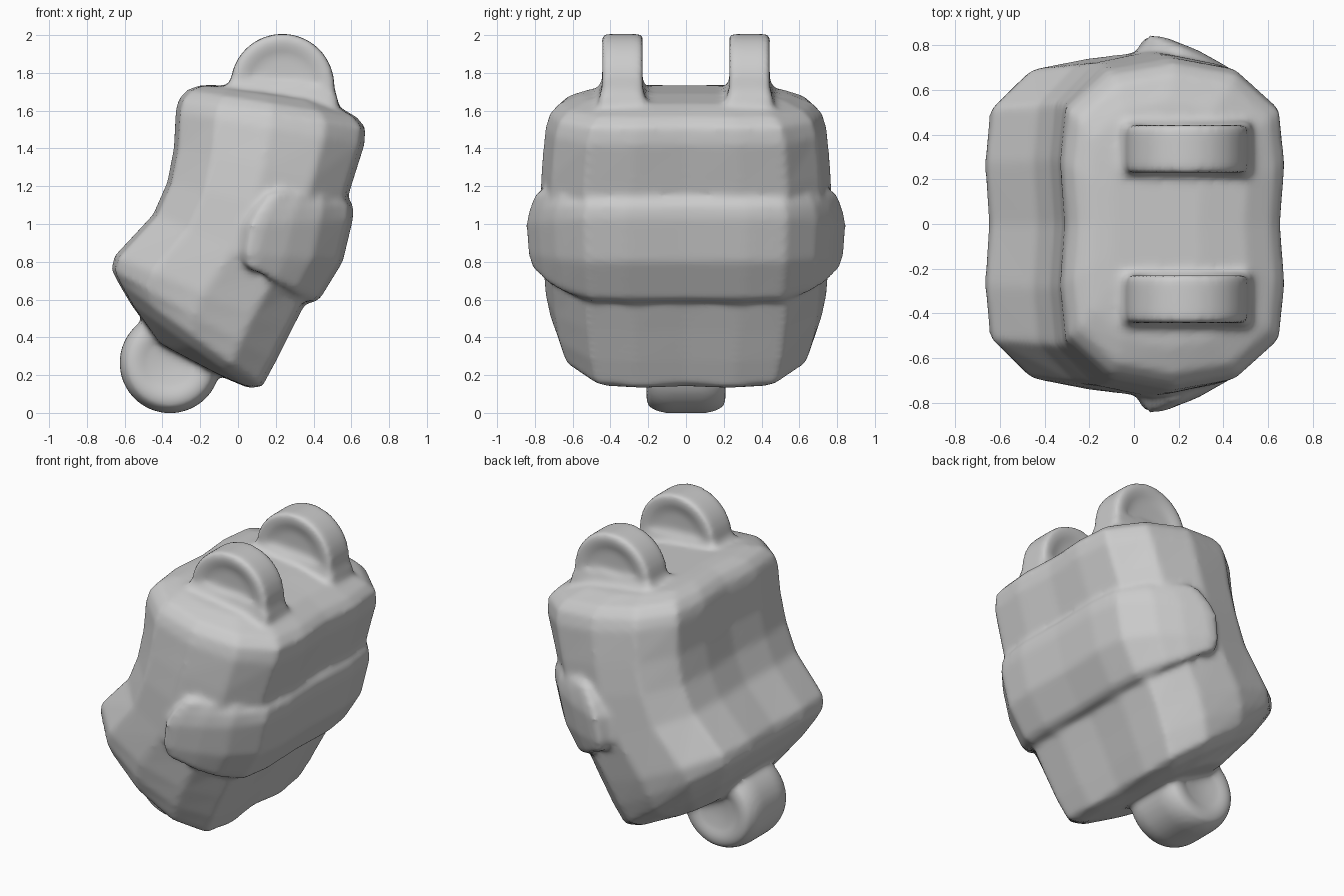
import bpy, bmesh, math

if "Cube" in bpy.data.objects:
    bpy.data.objects.remove(bpy.data.objects["Cube"])

grey = bpy.data.materials.new("plain grey")
grey.diffuse_color = (0.6, 0.6, 0.6, 1)
grey.use_nodes = True
grey.node_tree.nodes["Principled BSDF"].inputs["Base Color"].default_value = grey.diffuse_color


def finish(name, bm):
    bmesh.ops.remove_doubles(bm, verts=bm.verts, dist=1e-5)
    bmesh.ops.recalc_face_normals(bm, faces=bm.faces)
    mesh = bpy.data.meshes.new(name)
    bm.to_mesh(mesh)
    bm.free()
    mesh.materials.append(grey)
    ob = bpy.data.objects.new(name, mesh)
    bpy.context.collection.objects.link(ob)
    return ob


def skin(name, rings):
    """Closed tube through rings of points, capped at both ends."""
    bm = bmesh.new()
    rows = [[bm.verts.new(p) for p in ring] for ring in rings]
    n = len(rows[0])
    for a, b in zip(rows, rows[1:]):
        for i in range(n):
            j = (i + 1) % n
            bm.faces.new((a[i], a[j], b[j], b[i]))
    for end in (rows[0], rows[-1]):
        bmesh.ops.triangulate(bm, faces=[bm.faces.new(end)])
    return finish(name, bm)


def loft(name, sections, plan, y0=0):
    """Skin slanted sections (left x, left z, right x, right z, half width);
    plan u runs -1..1 from left to right, v runs across y."""
    return skin(name, [[((lx + rx) / 2 + u * (rx - lx) / 2, y0 + v * hy,
                         (lz + rz) / 2 + u * (rz - lz) / 2) for u, v in plan]
                       for lx, lz, rx, rz, hy in sections])


def disc(name, centre, profile, steps=40):
    """Dished disc turned around the y axis from (radius, y) points."""
    full = profile + [(r, -y) for r, y in reversed(profile)]
    turn = [2 * math.pi * i / steps for i in range(steps)]
    return skin(name, [[(centre[0] + r * math.cos(a), centre[1] + y,
                         centre[2] + r * math.sin(a)) for a in turn] for r, y in full])


def mirror_v(pts):
    """Complete a plan given from v=0 up to v=max by mirroring across v."""
    return pts + [(u, -v) for u, v in reversed(pts) if v > 0]


# Chamfered plan shared by the body and the band
quarter = [(0.96, 0), (1, 0.37), (0.95, 0.70), (0.57, 0.93)]
body_plan = mirror_v(quarter + [(0, 1)] + [(-u, v) for u, v in reversed(quarter)])
band_plan = mirror_v([(0.98, 0), (1, 0.38), (0.95, 0.63), (0.68, 0.82), (0.4, 0.92),
                      (0.12, 0.99), (0, 1), (-0.1, 0.9), (-0.1, 0.5)])
band_plan = [(2 * u - 1, v) for u, v in band_plan]
base_plan = mirror_v([(1, 0), (1, 0.8), (0.94, 1), (-0.94, 1), (-1, 0.8), (-1, 0)])

# Leaning body with slanted underside and top
parts = [loft("body", [
    (-0.42, 0.37, -0.06, 0.18, 0.42), (-0.57, 0.58, 0.06, 0.13, 0.60),
    (-0.64, 0.70, 0.13, 0.14, 0.68), (-0.67, 0.76, 0.20, 0.27, 0.72),
    (-0.655, 0.83, 0.28, 0.43, 0.745), (-0.45, 1.05, 0.42, 0.70, 0.765),
    (-0.375, 1.22, 0.54, 1.00, 0.775), (-0.34, 1.40, 0.60, 1.20, 0.765),
    (-0.33, 1.60, 0.67, 1.42, 0.745), (-0.315, 1.66, 0.675, 1.51, 0.72),
    (-0.27, 1.71, 0.63, 1.565, 0.67), (-0.20, 1.735, 0.51, 1.635, 0.55),
    (-0.10, 1.735, 0.30, 1.69, 0.38)], body_plan)]

# Raised band wrapping one side, ending on both flanks
parts.append(loft("wrap_band", [
    (0.12, 0.755, 0.34, 0.60, 0.74), (0.08, 0.75, 0.39, 0.58, 0.79),
    (0.05, 0.78, 0.435, 0.605, 0.815), (0.045, 0.84, 0.555, 0.80, 0.835),
    (0.07, 1.00, 0.61, 1.03, 0.848), (0.11, 1.08, 0.61, 1.10, 0.83),
    (0.17, 1.16, 0.58, 1.14, 0.80), (0.24, 1.19, 0.51, 1.18, 0.74)], band_plan))

# Pair of dished lugs on top with flared bases
for side, label in ((-1, "front"), (1, "back")):
    y = side * 0.337
    parts.append(disc(label + "_top_lug", (0.235, y, 1.732),
                      [(0.06, 0.085), (0.16, 0.088), (0.21, 0.105), (0.25, 0.11),
                       (0.267, 0.106), (0.275, 0.09)]))
    parts.append(loft(label + "_lug_base", [
        (-0.06, 1.60, 0.54, 1.48, 0.135), (-0.06, 1.735, 0.53, 1.65, 0.125),
        (-0.035, 1.765, 0.51, 1.72, 0.108)], base_plan, y))

# Rounded foot disc under the low corner
parts.append(disc("lower_lug", (-0.36, 0, 0.265),
                  [(0.04, 0.185), (0.12, 0.195), (0.17, 0.21), (0.205, 0.21),
                   (0.235, 0.195), (0.258, 0.15), (0.267, 0.10)]))

# Fuse the parts into one skin with softened joints
bpy.ops.object.select_all(action='DESELECT')
for ob in parts:
    ob.select_set(True)
body = parts[0]
bpy.context.view_layer.objects.active = body
bpy.ops.object.join()
body.name = "fused_body"
fuse = body.modifiers.new("fuse", 'REMESH')
fuse.mode = 'VOXEL'
fuse.voxel_size = 0.018
fuse.use_smooth_shade = True
soften = body.modifiers.new("soften", 'SMOOTH')
soften.factor = 0.5
soften.iterations = 8
